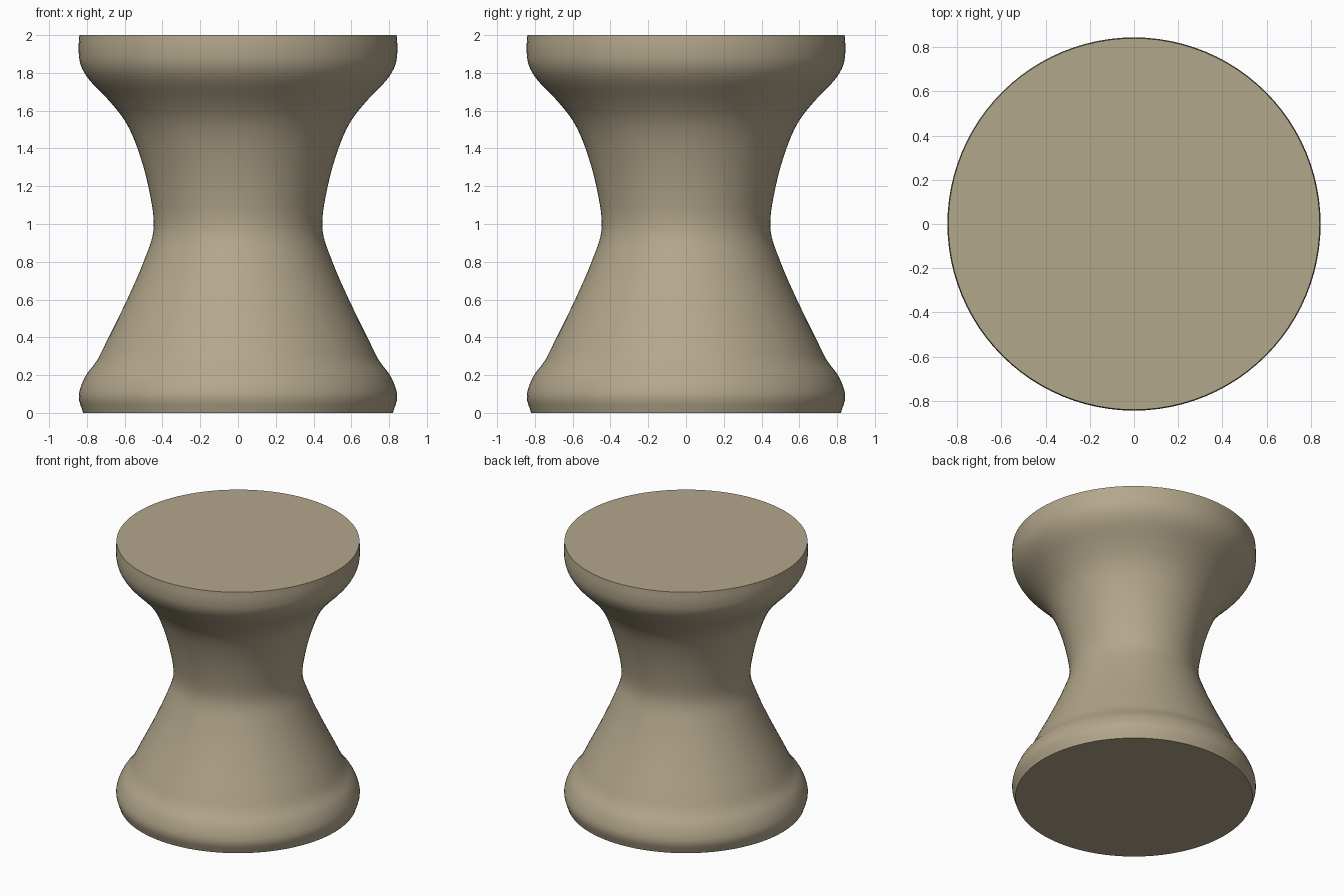
import bpy
import bmesh
from math import cos, sin, tau, radians
from mathutils import Vector

cube = bpy.data.objects.get("Cube")
if cube:
    bpy.data.objects.remove(cube, do_unlink=True)

SIDES = 96
STEPS = 4

# Outline of the stool as (radius, height), from floor to seat
OUTLINE = [(0.82, 0), (0.843, 0.09), (0.81, 0.19), (0.745, 0.28), (0.69, 0.39),
           (0.587, 0.6), (0.5, 0.8), (0.446, 0.98), (0.475, 1.2), (0.532, 1.4),
           (0.595, 1.54), (0.68, 1.65), (0.785, 1.76), (0.832, 1.84),
           (0.844, 1.92), (0.84, 2)]


def smooth_path(points):
    """Catmull-Rom curve through the points."""
    pts = [Vector(p) for p in points]
    pts = [2 * pts[0] - pts[1]] + pts + [2 * pts[-1] - pts[-2]]
    path = []
    for a, b, c, d in zip(pts, pts[1:], pts[2:], pts[3:]):
        for i in range(STEPS):
            t = i / STEPS
            path.append(0.5 * (2 * b + (c - a) * t
                               + (2 * a - 5 * b + 4 * c - d) * t ** 2
                               + (3 * b - a - 3 * c + d) * t ** 3))
    path.append(pts[-2])
    return path


# Turned body with flat seat and base
bm = bmesh.new()
rings = [[bm.verts.new((r * cos(tau * k / SIDES), r * sin(tau * k / SIDES), z))
          for k in range(SIDES)] for r, z in smooth_path(OUTLINE)]
for low, high in zip(rings, rings[1:]):
    for k in range(SIDES):
        n = (k + 1) % SIDES
        bm.faces.new((low[k], low[n], high[n], high[k]))
bm.faces.new(rings[-1])
bm.faces.new(rings[0][::-1])

mesh = bpy.data.meshes.new("stool_body")
bm.to_mesh(mesh)
bm.free()
stool = bpy.data.objects.new("stool_body", mesh)
bpy.context.collection.objects.link(stool)

# Beige plastic
beige = bpy.data.materials.new("beige")
beige.use_nodes = True
colour = (0.45, 0.385, 0.26, 1)
beige.diffuse_color = colour
beige.node_tree.nodes["Principled BSDF"].inputs["Base Color"].default_value = colour
mesh.materials.append(beige)

# Smooth sides with sharp rims
bpy.ops.object.select_all(action="DESELECT")
stool.select_set(True)
bpy.context.view_layer.objects.active = stool
bpy.ops.object.shade_smooth_by_angle(angle=radians(35))
